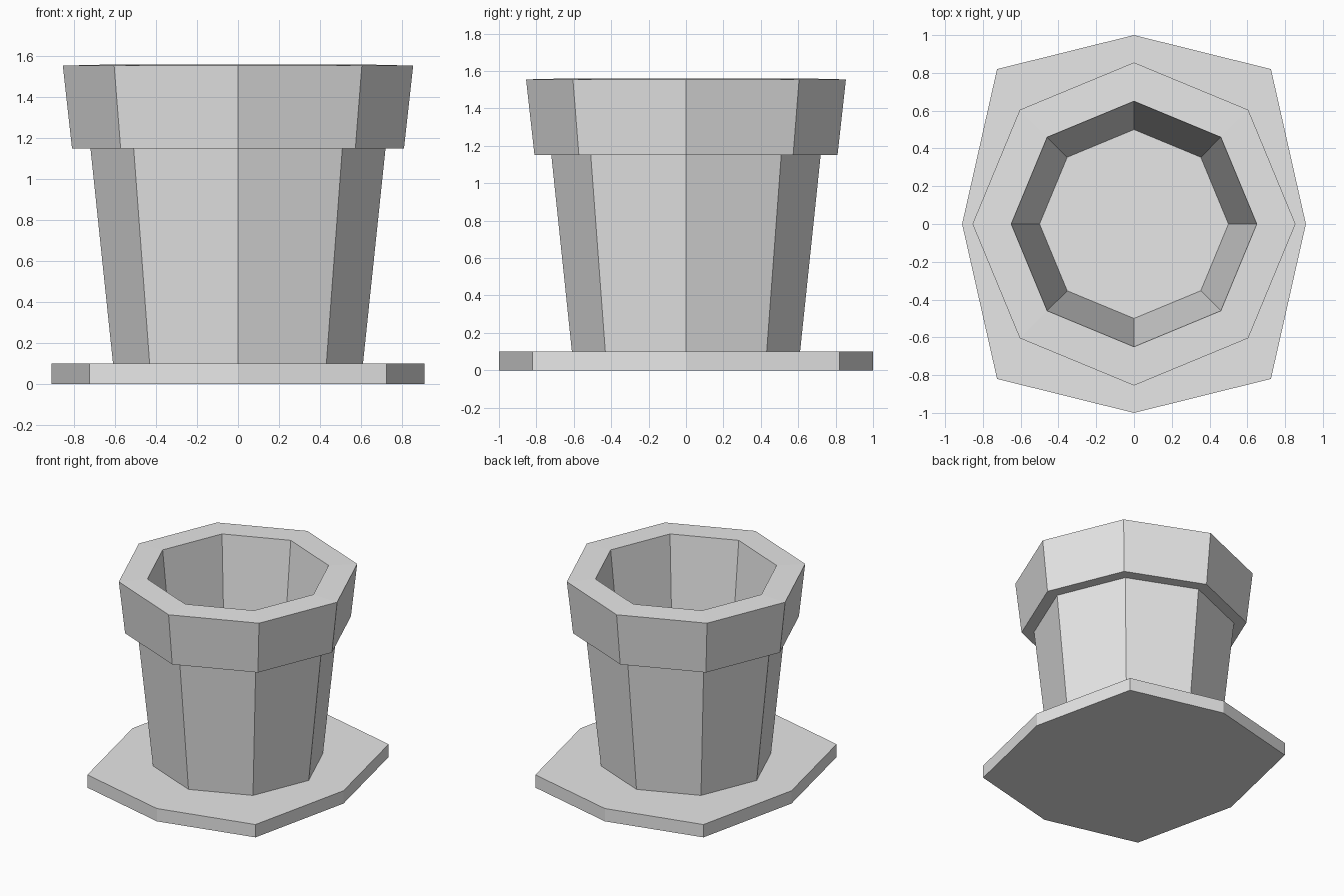
import bpy
import math

SIDES = 8

cube = bpy.data.objects.get("Cube")
if cube:
    bpy.data.objects.remove(cube, do_unlink=True)

# One plain grey for the whole model
grey = bpy.data.materials.new("plain_grey")
grey.use_nodes = True
colour = (0.8, 0.8, 0.8, 1.0)
grey.diffuse_color = colour
grey.node_tree.nodes["Principled BSDF"].inputs["Base Color"].default_value = colour


def add_object(name, verts, faces):
    mesh = bpy.data.meshes.new(name)
    mesh.from_pydata(verts, [], faces)
    mesh.materials.append(grey)
    mesh.update()
    obj = bpy.data.objects.new(name, mesh)
    bpy.context.collection.objects.link(obj)
    return obj


def bridge(rings):
    """Quads joining consecutive eight-sided rings."""
    faces = []
    for r in range(rings - 1):
        for i in range(SIDES):
            j = (i + 1) % SIDES
            a, b = r * SIDES, (r + 1) * SIDES
            faces.append((a + i, a + j, b + j, b + i))
    return faces


# Base plate: a stretched octagon slab, capped below and above
outline = [(0.91, 0), (0.725, 0.82), (0, 1), (-0.725, 0.82),
           (-0.91, 0), (-0.725, -0.82), (0, -1), (0.725, -0.82)]
plate_verts = [(x, y, z) for z in (0, 0.1) for x, y in outline]
caps = [tuple(reversed(range(SIDES))), tuple(range(SIDES, 2 * SIDES))]
add_object("base_plate", plate_verts, bridge(2) + caps)

# Pot: tapered wall, thick overhanging rim and hollow inside, as (radius, height)
profile = [(0.61, 0.1), (0.72, 1.15), (0.81, 1.15),
           (0.855, 1.555), (0.65, 1.56), (0.5, 0.1)]
pot_verts = [(r * math.cos(math.tau * i / SIDES), r * math.sin(math.tau * i / SIDES), z)
             for r, z in profile for i in range(SIDES)]
add_object("pot_with_rim", pot_verts, bridge(len(profile)))
